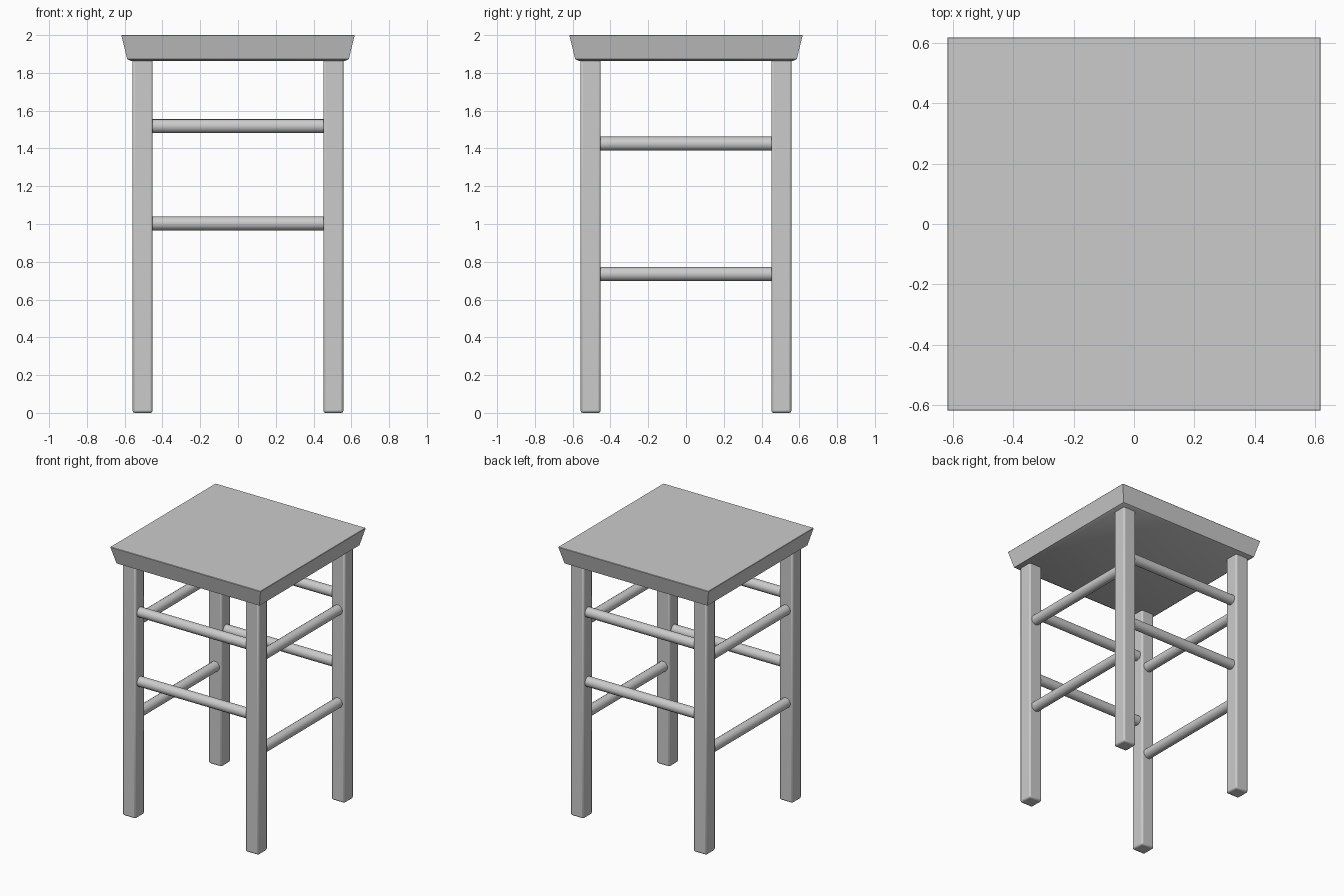
import bpy, bmesh, math

if "Cube" in bpy.data.objects:
    bpy.data.objects.remove(bpy.data.objects["Cube"])

LEG_POS, LEG_HALF = 0.505, 0.0535
SEAT_UNDER = 1.862


def finish(obj, angle):
    bpy.ops.object.select_all(action='DESELECT')
    obj.select_set(True)
    bpy.context.view_layer.objects.active = obj
    bpy.ops.object.shade_smooth_by_angle(angle=math.radians(angle))


def square_loft(name, profile, x=0, y=0, angle=40):
    """Stack square rings given as (half width, height) and cap both ends."""
    bm = bmesh.new()
    rings = [[bm.verts.new((sx * h, sy * h, z))
              for sx, sy in ((-1, -1), (1, -1), (1, 1), (-1, 1))]
             for h, z in profile]
    for lower, upper in zip(rings, rings[1:]):
        for i in range(4):
            j = (i + 1) % 4
            bm.faces.new((lower[i], lower[j], upper[j], upper[i]))
    bm.faces.new(rings[0][::-1])
    bm.faces.new(rings[-1])
    mesh = bpy.data.meshes.new(name)
    bm.to_mesh(mesh)
    bm.free()
    obj = bpy.data.objects.new(name, mesh)
    obj.location = (x, y, 0)
    bpy.context.collection.objects.link(obj)
    finish(obj, angle)
    return obj


def rung(name, location, along_x):
    rot = (0, math.pi / 2, 0) if along_x else (math.pi / 2, 0, 0)
    bpy.ops.mesh.primitive_cylinder_add(vertices=16, radius=0.037,
                                        depth=2 * LEG_POS - LEG_HALF,
                                        location=location, rotation=rot)
    obj = bpy.context.object
    obj.name = name
    finish(obj, 40)


# Seat: slab flaring outwards to a flat top, eased lower edge
square_loft("seat", [(0.565, SEAT_UNDER), (0.587, 1.874), (0.617, 1.997), (0.615, 2.0)])

# Legs: square posts with softened long edges
for depth, sy in (("front", -1), ("back", 1)):
    for side, sx in (("left", -1), ("right", 1)):
        leg = square_loft(f"{depth}_{side}_leg",
                          [(LEG_HALF, 0), (LEG_HALF, SEAT_UNDER + 0.01)],
                          sx * LEG_POS, sy * LEG_POS)
        bevel = leg.modifiers.new("soft_edges", 'BEVEL')
        bevel.width = 0.012
        bevel.segments = 2

# Rungs: two per side, the side pairs set lower than the front and back pairs
for level, z_front, z_side in (("lower", 1.003, 0.735), ("upper", 1.518, 1.425)):
    for s, depth, side in ((-1, "front", "left"), (1, "back", "right")):
        rung(f"{depth}_{level}_rung", (0, s * LEG_POS, z_front), True)
        rung(f"{side}_{level}_rung", (s * LEG_POS, 0, z_side), False)
